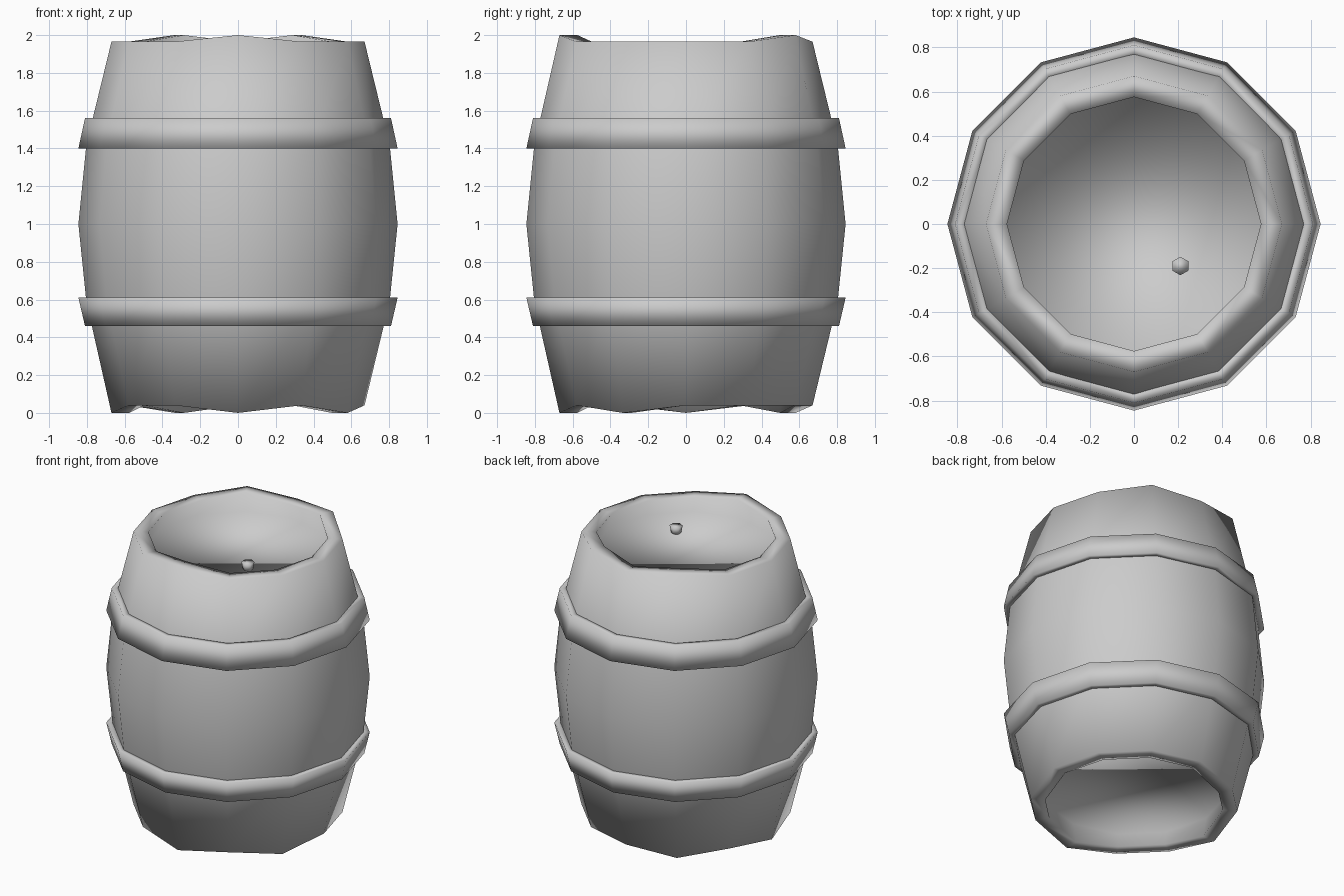
import bpy, bmesh
from math import cos, sin, radians

if "Cube" in bpy.data.objects:
    bpy.data.objects.remove(bpy.data.objects["Cube"])

SIDES = 12


def ring(bm, r, z, sides=SIDES, offset=0, centre=(0, 0), special=(), special_z=0):
    """Ring of verts; the angles listed in special get their own height."""
    out = []
    for i in range(sides):
        a = 360 * i / sides + offset
        h = special_z if a in special else z
        out.append(bm.verts.new((centre[0] + r * cos(radians(a)),
                                 centre[1] + r * sin(radians(a)), h)))
    return out


def bridge(bm, a, b):
    n = len(a)
    for i in range(n):
        j = (i + 1) % n
        bm.faces.new((a[i], a[j], b[j], b[i]))


def finish(bm, name):
    bmesh.ops.recalc_face_normals(bm, faces=bm.faces)
    for f in bm.faces:
        f.smooth = True
    me = bpy.data.meshes.new(name)
    bm.to_mesh(me)
    bm.free()
    ob = bpy.data.objects.new(name, me)
    bpy.context.collection.objects.link(ob)
    return ob


# Barrel body: bulging staves, uneven rims and recessed heads
TALL = (270, 60, 120)
LOW = (180, 270, 120, 330)
bm = bmesh.new()
rings = [
    ring(bm, 0.60, 0.145),
    ring(bm, 0.575, 0.04, special=LOW, special_z=0.0),
    ring(bm, 0.67, 0.04, special=LOW, special_z=0.0),
    ring(bm, 0.803, 0.59),
    ring(bm, 0.845, 1.0),
    ring(bm, 0.803, 1.42),
    ring(bm, 0.67, 1.965, special=TALL, special_z=2.0),
    ring(bm, 0.575, 1.965, special=TALL, special_z=2.0),
    ring(bm, 0.60, 1.855),
]
for a, b in zip(rings, rings[1:]):
    bridge(bm, a, b)
bm.faces.new(rings[0])
bm.faces.new(rings[-1])
finish(bm, "barrel_body")

# Two hoops, sloped with the staves
for name, z0, r0, z1, r1 in (("lower_hoop", 0.46, 0.81, 0.61, 0.845),
                             ("upper_hoop", 1.56, 0.81, 1.40, 0.845)):
    bm = bmesh.new()
    loops = [ring(bm, r0 - 0.05, z0), ring(bm, r0, z0),
             ring(bm, r1, z1), ring(bm, r1 - 0.05, z1)]
    for i in range(4):
        bridge(bm, loops[i], loops[(i + 1) % 4])
    finish(bm, name)

# Small tapered stopper in the top head
bm = bmesh.new()
spot = (0.21, -0.19)
base = ring(bm, 0.03, 1.845, 6, 30, spot)
top = ring(bm, 0.042, 1.905, 6, 30, spot)
bridge(bm, base, top)
bm.faces.new(base)
bm.faces.new(top)
finish(bm, "stopper")
